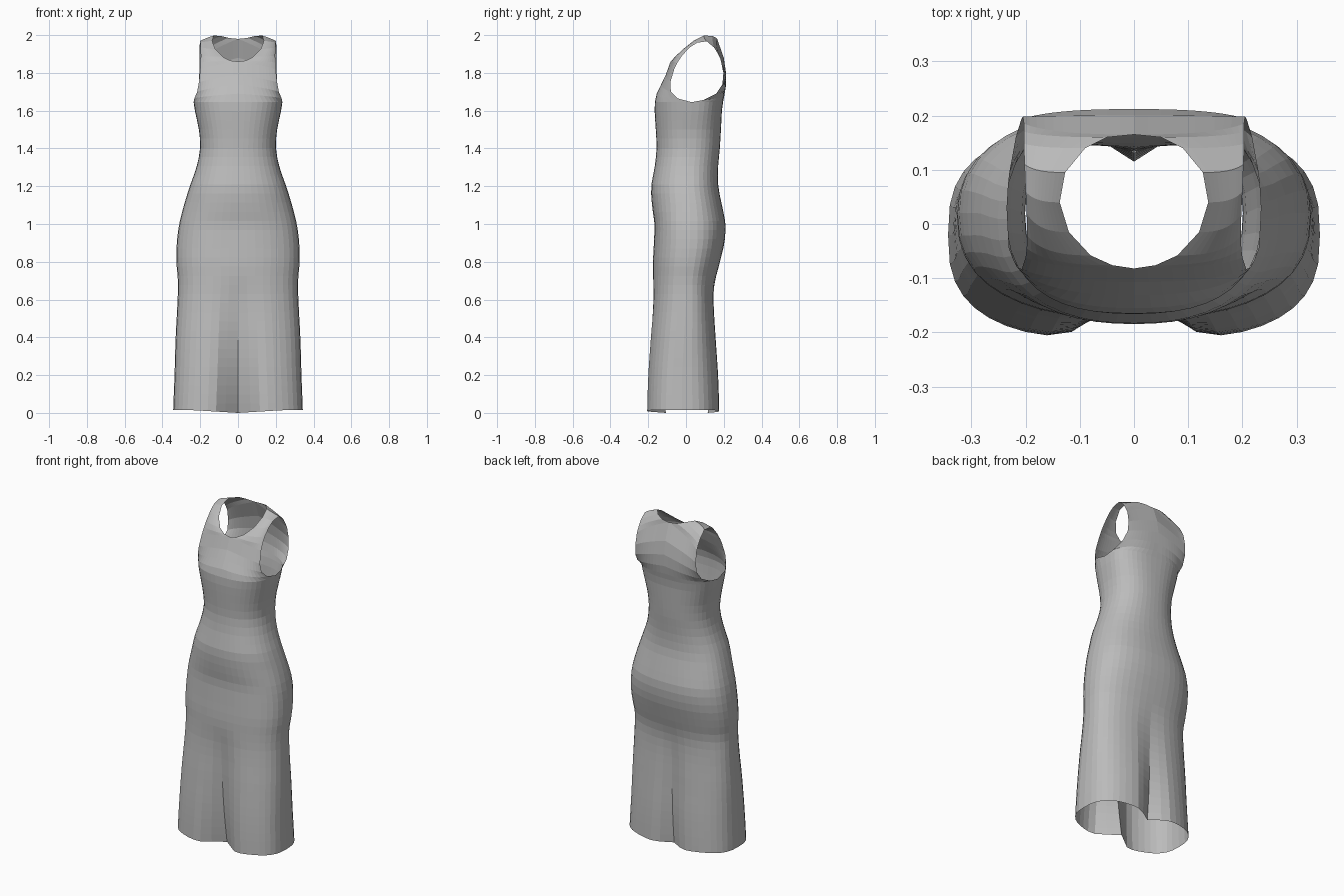
import bpy, bmesh, math
from mathutils import Vector

if "Cube" in bpy.data.objects:
    bpy.data.objects.remove(bpy.data.objects["Cube"])

# body profile: z, half width, front y, back y, y of the side seam, squareness
PROFILE = [
    (0.00, 0.343, -0.216, 0.182, -0.02, 2.8), (0.20, 0.336, -0.210, 0.176, -0.02, 2.7),
    (0.40, 0.330, -0.196, 0.162, -0.01, 2.6), (0.60, 0.320, -0.180, 0.150, 0.00, 2.5),
    (0.70, 0.318, -0.177, 0.156, 0.00, 2.4), (0.80, 0.326, -0.175, 0.180, 0.01, 2.4),
    (0.90, 0.324, -0.170, 0.203, 0.02, 2.4), (1.00, 0.311, -0.167, 0.209, 0.02, 2.4),
    (1.10, 0.286, -0.180, 0.190, 0.02, 2.3), (1.20, 0.255, -0.184, 0.171, 0.01, 2.3),
    (1.30, 0.220, -0.166, 0.170, 0.01, 2.3), (1.40, 0.201, -0.156, 0.179, 0.02, 2.3),
    (1.50, 0.207, -0.160, 0.185, 0.02, 2.4), (1.60, 0.228, -0.166, 0.190, 0.03, 2.5),
    (1.645, 0.235, -0.165, 0.196, 0.03, 2.6)]

# bodice rows, front to back over the shoulder:
# inner point (centre line or neckline), outer point (armhole), curve angle
BODICE = [
    ((0, -.155, 1.69), (.231, -.045, 1.665), 75), ((0, -.131, 1.74), (.216, -.080, 1.70), 65),
    ((0, -.107, 1.79), (.207, -.083, 1.75), 60), ((0, -.082, 1.86), (.200, -.062, 1.82), 60),
    ((.04, -.076, 1.865), (.198, -.045, 1.855), 60),
    ((.08, -.058, 1.885), (.197, -.022, 1.89), 60), ((.12, -.015, 1.925), (.198, .020, 1.935), 60),
    ((.137, .040, 1.97), (.200, .060, 1.96), 60), ((.127, .095, 1.998), (.202, .110, 1.967), 60),
    ((.09, .140, 1.995), (.203, .148, 1.935), 60), ((.05, .160, 1.985), (.203, .170, 1.90), 60),
    ((0, .165, 1.98), (.203, .185, 1.87), 60), ((0, .200, 1.88), (.205, .198, 1.80), 60),
    ((0, .212, 1.80), (.208, .193, 1.74), 60), ((0, .211, 1.73), (.218, .160, 1.69), 65),
    ((0, .203, 1.68), (.230, .095, 1.657), 75)]
SEG = 11


def profile_at(z):
    """Smooth lookup in the body profile."""
    i = max(k for k in range(len(PROFILE) - 1) if PROFILE[k][0] <= z or k == 0)
    p = [PROFILE[min(max(i + d, 0), len(PROFILE) - 1)] for d in (-1, 0, 1, 2)]
    t = (z - p[1][0]) / (p[2][0] - p[1][0])
    out = []
    for c in range(1, 6):
        a, b, d, e = (q[c] for q in p)
        out.append(b + 0.5 * t * (d - a + t * (2*a - 5*b + 4*d - e + t * (3*(b - d) + e - a))))
    return out


def row(inner, outer, angle, n):
    """Curved row of points from the centre line out to the side."""
    a, b = Vector(inner), Vector(outer)
    top = math.radians(angle)
    sx = lambda t: max(math.sin(t), 0) ** (2 / n)
    sy = lambda t: 1 - max(math.cos(t), 0) ** (2 / n)
    pts = []
    for k in range(SEG + 1):
        t = top * (k / SEG) ** 1.15
        fx, fy = sx(t) / sx(top), sy(t) / sy(top)
        pts.append(Vector((a.x + (b.x - a.x) * fx, a.y + (b.y - a.y) * fy,
                           a.z + (b.z - a.z) * k / SEG)))
    return pts


def skirt_row(z, back):
    w, yf, yb, ys, n = profile_at(z)
    pts = row((0, yb if back else yf, z), (w, ys, z), 90, n)
    fade = max(0, 1 - z / 0.75) ** 1.2
    for p in pts:      # fold between the legs, front and back
        depth, width = (-0.067, 0.065) if back else (0.11, 0.08)
        p.y += depth * fade * math.exp(-(p.x / width) ** 2)
        if z == 0:
            p.z = 0.014 * min(1, p.x / w * 1.5)
    return pts


def loft(bm, rows):
    grid = [[bm.verts.new(p) for p in r] for r in rows]
    for r0, r1 in zip(grid, grid[1:]):
        for k in range(SEG):
            bm.faces.new((r0[k], r0[k + 1], r1[k + 1], r1[k]))


bm = bmesh.new()
levels = [1.645 * i / 34 for i in range(35)]
# skirt and waist, front and back quarters
loft(bm, [skirt_row(z, False) for z in levels])
loft(bm, [skirt_row(z, True) for z in levels])
# bodice with neckline and armhole
top = levels[-1]
loft(bm, [skirt_row(top, False)] + [row(i, o, a, 2.5) for i, o, a in BODICE]
     + [skirt_row(top, True)])
# mirror to the left side and weld the seams
dup = bmesh.ops.duplicate(bm, geom=bm.verts[:] + bm.edges[:] + bm.faces[:])["geom"]
for v in (g for g in dup if isinstance(g, bmesh.types.BMVert)):
    v.co.x *= -1
bmesh.ops.remove_doubles(bm, verts=bm.verts[:], dist=0.0008)
bmesh.ops.recalc_face_normals(bm, faces=bm.faces[:])
# make sure the outside faces outward
hem = max(bm.faces, key=lambda f: f.calc_center_median().x)
if hem.normal.x < 0:
    bmesh.ops.reverse_faces(bm, faces=bm.faces[:])

mesh = bpy.data.meshes.new("dress")
bm.to_mesh(mesh)
bm.free()
dress = bpy.data.objects.new("dress", mesh)
bpy.context.collection.objects.link(dress)
cloth = bpy.data.materials.new("grey cloth")
cloth.diffuse_color = (0.5, 0.5, 0.5, 1)
cloth.use_nodes = True
cloth.node_tree.nodes["Principled BSDF"].inputs["Base Color"].default_value = cloth.diffuse_color
mesh.materials.append(cloth)
